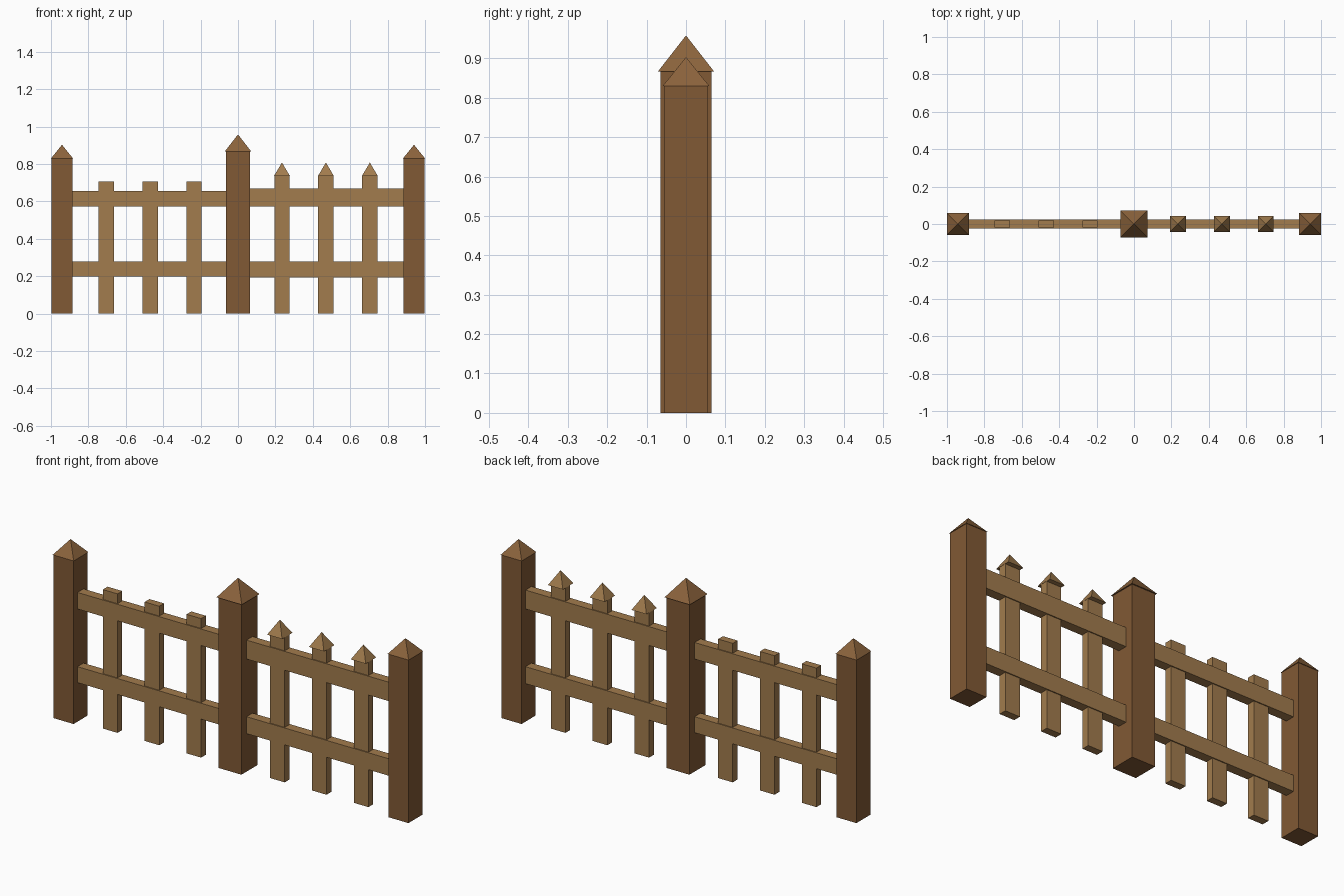
import bpy, bmesh
from mathutils import Matrix

if "Cube" in bpy.data.objects:
    bpy.data.objects.remove(bpy.data.objects["Cube"])


def material(name, color):
    m = bpy.data.materials.new(name)
    m.diffuse_color = (*color, 1)
    m.use_nodes = True
    m.node_tree.nodes["Principled BSDF"].inputs["Base Color"].default_value = m.diffuse_color
    return m


POST = material("post_wood", (0.22, 0.10, 0.035))
CAP = material("cap_wood", (0.26, 0.125, 0.045))
PALE = material("pale_wood", (0.36, 0.20, 0.075))


def finish(bm, name, mat):
    mesh = bpy.data.meshes.new(name)
    bm.to_mesh(mesh)
    bm.free()
    mesh.materials.append(mat)
    ob = bpy.data.objects.new(name, mesh)
    bpy.context.collection.objects.link(ob)


def box(name, x0, x1, depth, z0, z1, mat):
    bm = bmesh.new()
    m = Matrix.Translation(((x0 + x1) / 2, 0, (z0 + z1) / 2)) @ Matrix.Diagonal((x1 - x0, depth, z1 - z0, 1))
    bmesh.ops.create_cube(bm, size=1, matrix=m)
    finish(bm, name, mat)


def pyramid(name, x, half, z0, z1, mat):
    bm = bmesh.new()
    base = [bm.verts.new((x + half * sx, half * sy, z0))
            for sx, sy in ((-1, -1), (1, -1), (1, 1), (-1, 1))]
    tip = bm.verts.new((x, 0, z1))
    bm.faces.new(base[::-1])
    for i in range(4):
        bm.faces.new((base[i], base[(i + 1) % 4], tip))
    finish(bm, name, mat)


# Posts with pyramid caps: a taller one in the middle
for side, x, half, cap, z, tip in (("left", -0.941, 0.056, 0.059, 0.83, 0.903),
                                   ("centre", 0, 0.065, 0.071, 0.867, 0.958),
                                   ("right", 0.941, 0.056, 0.059, 0.83, 0.903)):
    box(side + "_post", x - half, x + half, 2 * half, 0, z, POST)
    pyramid(side + "_post_cap", x, cap, z, tip, CAP)

# Rails between the posts
for side, x0, x1, spans in (("left", -0.886, -0.064, ((0.198, 0.279), (0.572, 0.656))),
                            ("right", 0.064, 0.886, ((0.193, 0.279), (0.572, 0.668)))):
    for level, (z0, z1) in zip(("lower", "upper"), spans):
        box(f"{side}_{level}_rail", x0, x1, 0.048, z0, z1, PALE)

# Flat pickets on the left, pointed pickets on the right
for i in range(1, 4):
    x = 0.235 * i
    box(f"flat_picket_{i}", -x - 0.041, -x + 0.041, 0.038, 0, 0.706, PALE)
    box(f"pointed_picket_{i}", x - 0.041, x + 0.041, 0.038, 0, 0.737, PALE)
    pyramid(f"picket_point_{i}", x, 0.042, 0.737, 0.808, PALE)
